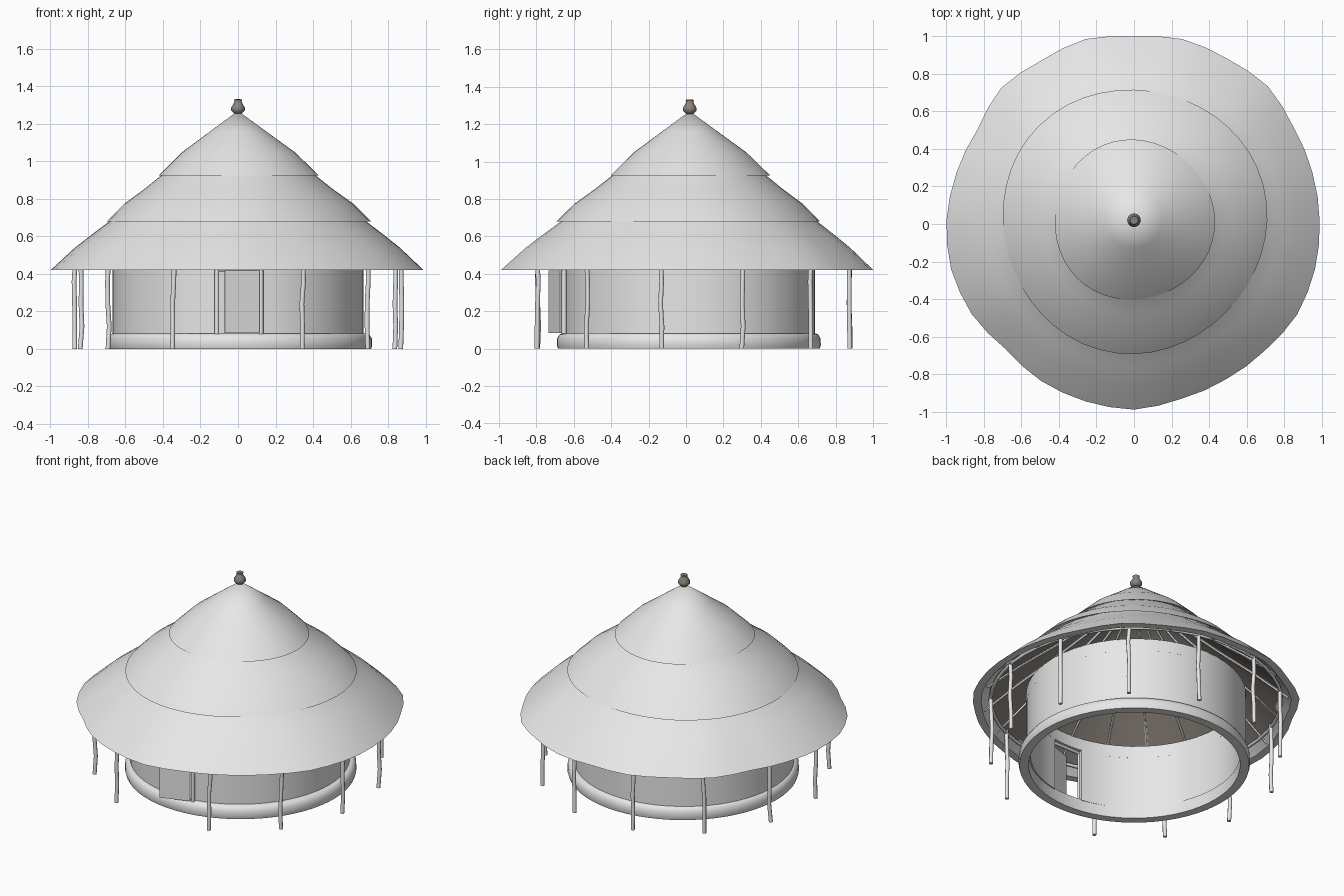
import bpy, bmesh, math, random
from mathutils import Vector

random.seed(4)
cube = bpy.data.objects.get("Cube")
if cube:
    bpy.data.objects.remove(cube, do_unlink=True)

CY = 0.02  # the hut axis sits slightly behind the origin
FRONT = -math.pi / 2


def material(name, rgb):
    m = bpy.data.materials.new(name)
    m.use_nodes = True
    m.diffuse_color = (*rgb, 1)
    m.node_tree.nodes["Principled BSDF"].inputs["Base Color"].default_value = (*rgb, 1)
    return m


GREY = material("pale grey", (0.8, 0.8, 0.8))
DARK = material("dark umber", (0.26, 0.23, 0.2))


def finish(name, bm, mat, angle=35):
    bmesh.ops.remove_doubles(bm, verts=bm.verts, dist=1e-5)
    bmesh.ops.recalc_face_normals(bm, faces=bm.faces)
    mesh = bpy.data.meshes.new(name)
    bm.to_mesh(mesh)
    bm.free()
    mesh.materials.append(mat)
    ob = bpy.data.objects.new(name, mesh)
    bpy.context.collection.objects.link(ob)
    bpy.ops.object.select_all(action="DESELECT")
    ob.select_set(True)
    bpy.context.view_layer.objects.active = ob
    bpy.ops.object.shade_smooth_by_angle(angle=math.radians(angle))
    return ob


def lathe(name, profile, mat, segs=48, start=0.0, span=2 * math.pi,
          wobble=lambda r, a: r, centre=(0, CY), angle=35):
    """Sweep a closed (radius, z) profile around the vertical axis."""
    bm = bmesh.new()
    full = span > 6.28
    rings = []
    for i in range(segs + (not full)):
        a = start + span * i / segs
        rings.append([bm.verts.new((centre[0] + wobble(r, a) * math.cos(a),
                                    centre[1] + wobble(r, a) * math.sin(a), z))
                      for r, z in profile])
    n = len(profile)
    for i in range(segs):
        p, q = rings[i], rings[(i + 1) % len(rings)]
        for j in range(n):
            k = (j + 1) % n
            if profile[j][0] or profile[k][0]:
                bm.faces.new((p[j], q[j], q[k], p[k]))
    if not full:
        bm.faces.new(rings[0])
        bm.faces.new(rings[-1])
    return finish(name, bm, mat, angle)


def tube(name, points, radius, mat, sides=8):
    """Round pole through a few points."""
    bm = bmesh.new()
    pts = [Vector(p) for p in points]
    d = (pts[-1] - pts[0]).normalized()
    u = d.orthogonal().normalized()
    v = d.cross(u)
    rings = [[bm.verts.new(p + radius * (u * math.cos(t) + v * math.sin(t)))
              for t in (2 * math.pi * k / sides for k in range(sides))] for p in pts]
    for p, q in zip(rings, rings[1:]):
        for k in range(sides):
            m = (k + 1) % sides
            bm.faces.new((p[k], p[m], q[m], q[k]))
    bm.faces.new(rings[0])
    bm.faces.new(rings[-1])
    return finish(name, bm, mat, 50)


def polar(r, a, z):
    return (r * math.cos(a), CY + r * math.sin(a), z)


# Uneven eave outline: one radius every fifteen degrees
EAVE = [.99, .985, .985, 1.01, .995, 1.0, .98, 1.0, .985, 1.0, .965, .98,
        1.0, 1.01, 1.0, .97, .99, 1.0, 1.01, .985, .98, .985, 1.005, 1.0]


def eave_wobble(r, a):
    t = a / (2 * math.pi) * len(EAVE)
    i = int(t + 1e-6)
    f = t - i
    w = EAVE[i % 24] * (1 - f) + EAVE[(i + 1) % 24] * f
    return r * (1 + (w - 1) * max(0, (r - 0.5) / 0.5))


def tier_wobble(phase, start):
    return lambda r, a: r * (1 + 0.015 * math.sin(3 * a + phase) * min(1, r / start))


# Thatched roof in three overlapping tiers
lathe("roof_lower_tier", [(1, .42), (.87, .54), (.78, .61), (.68, .685), (.6, .76),
                          (.6, .73), (.72, .64), (.95, .42)], GREY, wobble=eave_wobble)
lathe("roof_middle_tier", [(.705, .68), (.61, .775), (.5, .855), (.4, .935), (.35, .98),
                           (.35, .94), (.6, .74)], GREY, wobble=tier_wobble(.6, .7))
lathe("roof_upper_tier", [(.427, .925), (.3, 1.05), (.15, 1.16), (0, 1.27),
                          (0, 1.22), (.3, .99)], GREY, wobble=tier_wobble(2.2, .42))

# Dark inner lining of the roof
lathe("roof_lining", [(.955, .422), (.72, .62), (.5, .79), (.3, .955), (0, 1.2),
                      (0, 1.21), (.3, .965), (.5, .8), (.72, .63), (.955, .43)],
      DARK, wobble=eave_wobble)

# Finial
lathe("finial", [(0, 1.25), (.02, 1.255), (.036, 1.272), (.036, 1.288), (.022, 1.312),
                 (.019, 1.318), (.022, 1.33), (.012, 1.332), (0, 1.325)],
      DARK, segs=20, angle=60)

# Rafters under the lining
for i in range(20):
    a = 2 * math.pi * (i + .5) / 20
    tube(f"rafter_{i + 1}", [polar(r, a, z) for r, z in
                             ((.93, .43), (.72, .608), (.5, .778), (.3, .943), (.03, 1.165))],
         .008, GREY, 6)


def ring_beam(name, r, z, t):
    lathe(name, [(r + t * math.cos(k * math.pi / 3), z + t * math.sin(k * math.pi / 3))
                 for k in range(6)], GREY, segs=48, angle=70)


ring_beam("post_ring_beam", .885, .458, .011)
ring_beam("wall_plate", .657, .5, .012)

# Round wall, open at the door
door_a, door_b = math.radians(-9), math.radians(10)
lathe("wall", [(.67, .075), (.67, .425), (.645, .425), (.645, .075)], GREY, segs=64,
      start=FRONT + door_b, span=2 * math.pi - (door_b - door_a))
lathe("wall_top", [(.67, .425), (.67, .5), (.645, .5), (.645, .425)], GREY, segs=64)

# Rounded foundation kerb
lathe("foundation", [(.7, 0), (.706, .02), (.704, .055), (.692, .075), (.68, .082),
                     (.645, .082), (.645, 0)], GREY, segs=64, centre=(.01, .015), angle=50)

# Door frame
for side, x in (("right", -.113), ("left", .122)):
    tube(f"door_jamb_{side}", [(x, -.652, .08), (x, -.652, .425)], .013, GREY)
tube("door_lintel", [(-.126, -.652, .425), (.135, -.652, .425)], .012, GREY)

# Door leaf, standing ajar
hinge, free = Vector((.112, -.667, 0)), Vector((-.07, -.73, 0))
along = (free - hinge).normalized()
thick = Vector((-along.y, along.x, 0)) * .006
bm = bmesh.new()
base = [bm.verts.new(p + Vector((0, 0, .085)))
        for p in (hinge + thick, free + thick, free - thick, hinge - thick)]
leaf = bmesh.ops.extrude_face_region(bm, geom=[bm.faces.new(base)])
bmesh.ops.translate(bm, vec=(0, 0, .333),
                    verts=[e for e in leaf["geom"] if isinstance(e, bmesh.types.BMVert)])
finish("door_leaf", bm, GREY)

# Crooked veranda posts, with a wide gap before the door
for i in range(12):
    a = FRONT + math.radians(23 + 314 * i / 11)
    pts = []
    for z in (0, .12, .24, .36, .48):
        x, y, _ = polar(.883, a, z)
        pts.append((x + random.uniform(-.005, .005), y + random.uniform(-.005, .005), z))
    tube(f"veranda_post_{i + 1}", pts, .0125, GREY)
